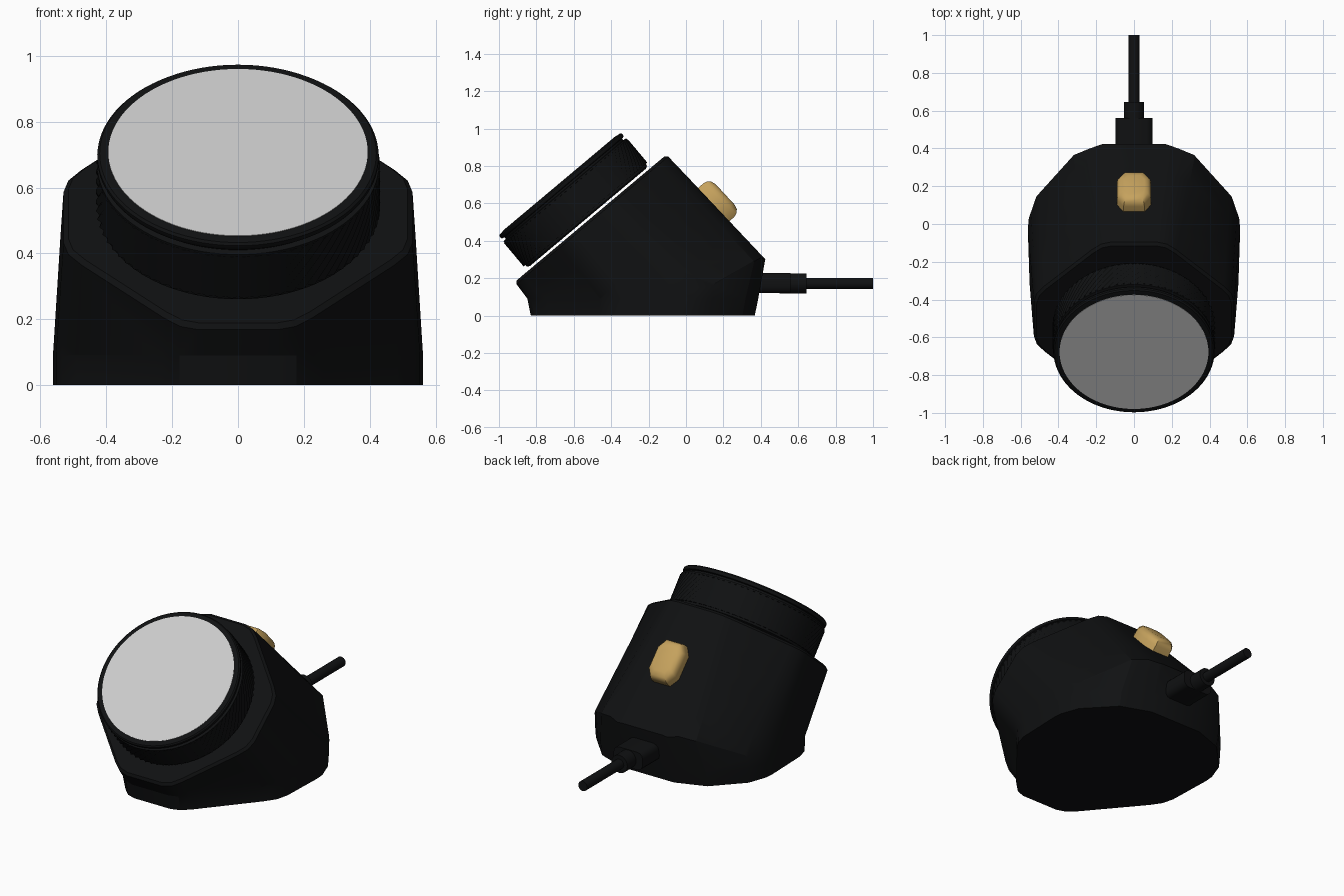
import bpy, bmesh, math
from mathutils import Matrix, Vector

if "Cube" in bpy.data.objects:
    bpy.data.objects.remove(bpy.data.objects["Cube"])

TILT = Matrix.Translation((0, -0.51, 0.52)) @ Matrix.Rotation(math.radians(40), 4, 'X')
DIAL = TILT @ Matrix.Translation((0, -0.008, -0.007))


def material(name, color):
    m = bpy.data.materials.new(name)
    m.diffuse_color = (*color, 1)
    m.use_nodes = True
    m.node_tree.nodes["Principled BSDF"].inputs["Base Color"].default_value = m.diffuse_color
    return m


BLACK = material("black", (0.005, 0.0055, 0.006))
BRASS = material("brass", (0.56, 0.36, 0.11))


def finish(bm, name, mat=None, matrix=None, smooth=None):
    bmesh.ops.recalc_face_normals(bm, faces=bm.faces)
    me = bpy.data.meshes.new(name)
    bm.to_mesh(me)
    bm.free()
    ob = bpy.data.objects.new(name, me)
    bpy.context.collection.objects.link(ob)
    if mat:
        me.materials.append(mat)
    if matrix:
        ob.matrix_world = matrix
    if smooth:
        bpy.ops.object.select_all(action='DESELECT')
        ob.select_set(True)
        bpy.context.view_layer.objects.active = ob
        bpy.ops.object.shade_smooth_by_angle(angle=math.radians(smooth))
    return ob


def rings_to_mesh(rings):
    bm = bmesh.new()
    loops = [[bm.verts.new(p) for p in r] for r in rings]
    n = len(loops[0])
    for a, b in zip(loops, loops[1:]):
        for i in range(n):
            bm.faces.new((a[i], a[(i + 1) % n], b[(i + 1) % n], b[i]))
    bm.faces.new(loops[0][::-1])
    bm.faces.new(loops[-1])
    return bm


def lathe(profile, segs):
    return rings_to_mesh([[(r * math.cos(2 * math.pi * i / segs), r * math.sin(2 * math.pi * i / segs), h)
                           for i in range(segs)] for r, h in profile])


def open_edges(bm):
    return [e for e in bm.edges if e.is_boundary]


def cut(bm, co, no, fill=True):
    bmesh.ops.bisect_plane(bm, geom=bm.verts[:] + bm.edges[:] + bm.faces[:], dist=1e-5,
                           plane_co=co, plane_no=Vector(no).normalized(), clear_outer=True)
    if fill:
        bmesh.ops.holes_fill(bm, edges=open_edges(bm), sides=0)


# Housing: octagonal face lofted along the tilted axis to a wider, rounder section
TOP = [(.12, .53), (.175, .515), (.225, .475), (.475, .225), (.515, .175), (.53, .12),
       (.53, -.12), (.515, -.175), (.475, -.225), (.225, -.475), (.175, -.515), (.12, -.53)]
LOW = [(.14, .572), (.23, .56), (.32, .52), (.51, .29), (.55, .20), (.566, .09),
       (.566, -.13), (.55, -.19), (.505, -.245), (.245, -.505), (.19, -.55), (.13, -.567)]


def section(t, inset=1.0):
    half = [((a + (c - a) * t) * inset, (b + (d - b) * t) * inset, -0.72 * t)
            for (a, b), (c, d) in zip(TOP, LOW)]
    return half + [(-x, y, z) for x, y, z in reversed(half)]


rim = [(x, y, -0.014) for x, y, z in section(0)]
bm = rings_to_mesh([section(0, 0.972), rim] + [section(i / 4) for i in range(1, 8)])
bm.transform(TILT)
# Trim the back and bottom into the standing foot
cut(bm, (0, 0.37, 0), (0, 0.28, -0.05))
for s in (1, -1):
    cut(bm, (s * 0.15, 0.43, 0.3), (s * 0.06, 0.16, -0.026))
    cut(bm, (s * 0.42, 0.25, 0.1), (s * 0.24, 0.22, -0.005))
    cut(bm, (s * 0.55, 0.05, 0.1), (s * 0.13, 0.045, 0))
cut(bm, (0, 0, 0.09), (0, 0, -1), fill=False)

# Base band below the housing
ext = bmesh.ops.extrude_edge_only(bm, edges=open_edges(bm))["geom"]
for v in [g for g in ext if isinstance(g, bmesh.types.BMVert)]:
    v.co.z = 0
    v.co.y = -0.23 + (v.co.y + 0.23) * 0.97
bmesh.ops.holes_fill(bm, edges=open_edges(bm), sides=0)
finish(bm, "housing", BLACK, smooth=24)

# Dial core with the groove and front lip
finish(lathe([(0.405, 0.02), (0.42, 0.028), (0.42, 0.2), (0.428, 0.203), (0.428, 0.212), (0.41, 0.215),
              (0.41, 0.225), (0.424, 0.228), (0.427, 0.234), (0.427, 0.246), (0.42, 0.253),
              (0.396, 0.256)], 96), "dial", BLACK, DIAL, 30)

# Diamond knurling around the dial
N, ROWS = 144, 9
knurl = []
for j in range(ROWS):
    h = 0.04 + j * 0.164 / (ROWS - 1)
    ring = []
    for i in range(N):
        r = 0.432 if (i + j) % 2 else 0.422
        a = 2 * math.pi * i / N
        ring.append((r * math.cos(a), r * math.sin(a), h))
    knurl.append(ring)
finish(rings_to_mesh(knurl), "dial_knurling", BLACK, DIAL)

# Grey dial face
finish(lathe([(0.394, 0.25), (0.394, 0.258)], 96), "dial_face", None, DIAL)

# Brass button on the sloping back
OCT = [(0.09, 0.07), (0.055, 0.122), (-0.055, 0.122), (-0.09, 0.07),
       (-0.09, -0.07), (-0.055, -0.122), (0.055, -0.122), (0.09, -0.07)]
levels = [(1, -0.03), (1, 0.04), (0.95, 0.06), (0.83, 0.076), (0.6, 0.084)]
bm = rings_to_mesh([[(x * s, y * s, h) for x, y in OCT] for s, h in levels])
slope = Matrix.Translation((0, 0.147, 0.591)) @ Matrix.Rotation(-math.atan2(0.734, 0.681), 4, 'X')
finish(bm, "button", BRASS, slope, 40)

# Cable socket, strain relief and cable along +y
bm = bmesh.new()
bmesh.ops.create_cube(bm, size=1, matrix=Matrix.Translation((0, 0.465, 0.174)) @ Matrix.Diagonal((0.196, 0.19, 0.108, 1)))
sides = [e for e in bm.edges if abs(e.verts[0].co.y - e.verts[1].co.y) > 0.1]
bmesh.ops.bevel(bm, geom=sides, offset=0.035, segments=3, profile=0.5, affect='EDGES')
finish(bm, "cable_socket", BLACK, smooth=35)
along_y = Matrix.Translation((0, 0, 0.172)) @ Matrix.Rotation(-math.pi / 2, 4, 'X')
finish(lathe([(0.054, 0.5), (0.054, 0.645)], 24), "strain_relief", BLACK, along_y, 30)
finish(lathe([(0.03, 0.6), (0.03, 1.0)], 20), "cable", BLACK, along_y, 30)
